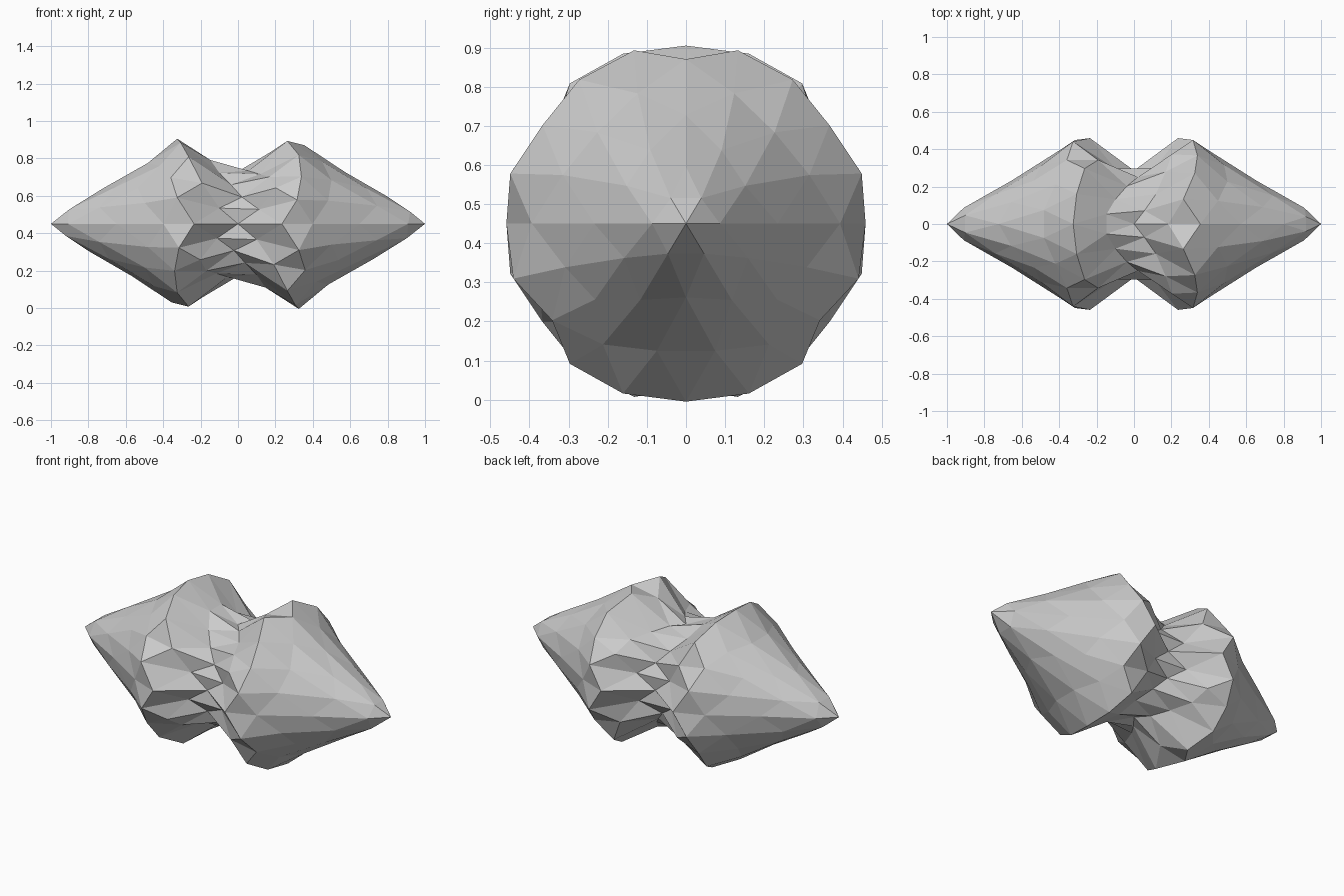
import bpy, bmesh, math

if "Cube" in bpy.data.objects:
    bpy.data.objects.remove(bpy.data.objects["Cube"])

# profile: (axial cosine on the sphere, distance along x, radius)
PROFILE = [(0, 0, .28), (.16, .115, .305), (.274, .2, .41), (.309, .235, .45), (.40, .285, .47),
           (.447, .325, .455), (.526, .355, .42), (.59, .40, .385), (.738, .55, .29), (.809, .65, .23),
           (.894, .8, .145), (.951, .91, .085), (1, 1, 0)]


def profile(c):
    for (a, x0, r0), (b, x1, r1) in zip(PROFILE, PROFILE[1:]):
        if c <= b:
            t = (c - a) / (b - a)
            return x0 + t * (x1 - x0), r0 + t * (r1 - r0)
    return 1, 0


# faceted double-lobed rock: icosphere with upright poles, reshaped along x
bm = bmesh.new()
bmesh.ops.create_icosphere(bm, subdivisions=3, radius=1)
for v in bm.verts:
    d = v.co.normalized()
    x, r = profile(min(abs(d.x), 1))
    s = max(math.hypot(d.y, d.z), 1e-6)
    v.co = (math.copysign(x, d.x), 1.02 * r * d.y / s, .45 + r * d.z / s)
bmesh.ops.recalc_face_normals(bm, faces=bm.faces)
mesh = bpy.data.meshes.new("double_rock")
bm.to_mesh(mesh)
bm.free()
obj = bpy.data.objects.new("double_rock", mesh)
bpy.context.collection.objects.link(obj)
